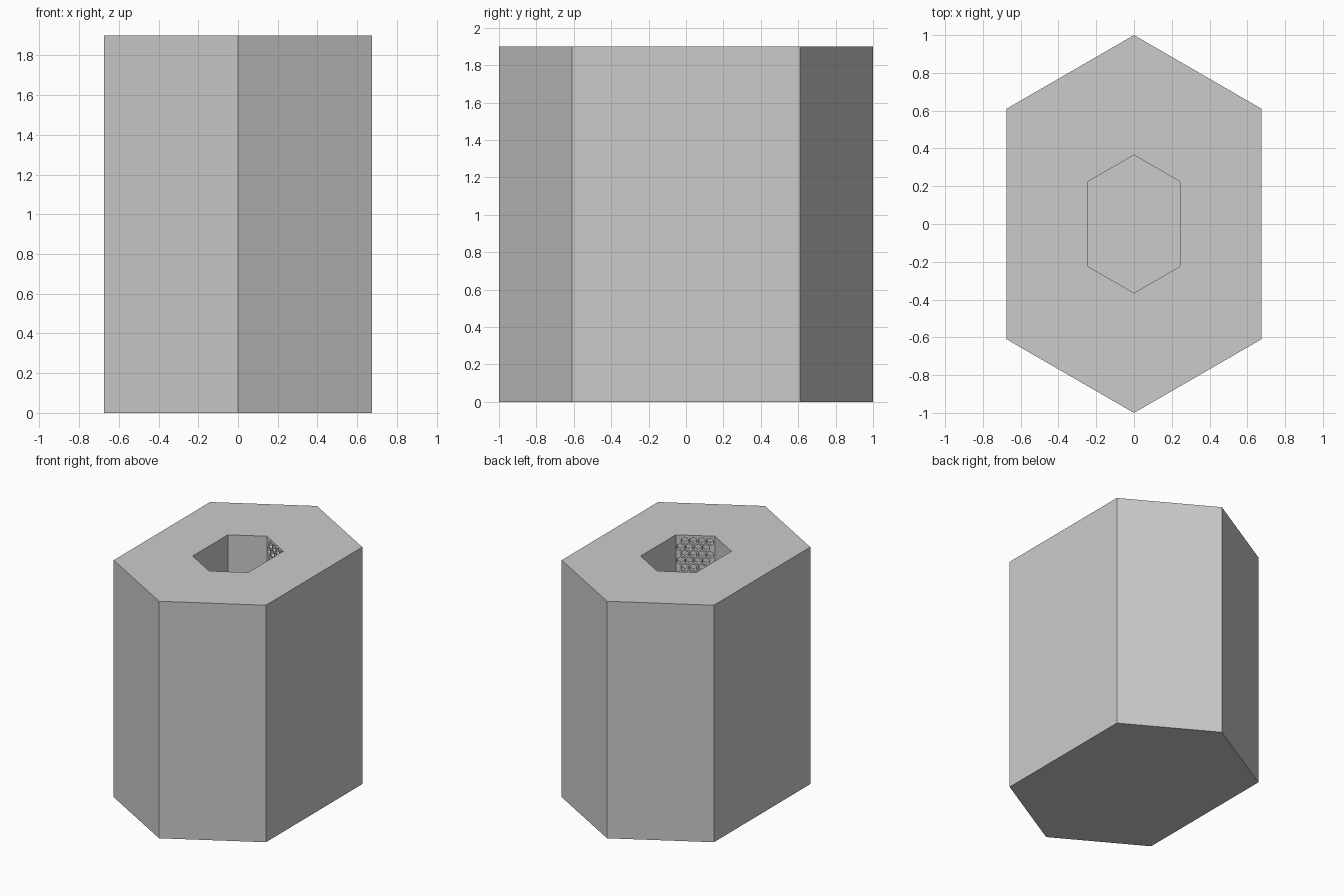
import bpy, bmesh
from math import sin, cos, pi
from mathutils import Vector

if "Cube" in bpy.data.objects:
    bpy.data.objects.remove(bpy.data.objects["Cube"])

H, FLOOR, K = 1.9, 0.15, 0.365
OUTER = [(0, -1), (.675, -.61), (.675, .61), (0, 1), (-.675, .61), (-.675, -.61)]
INNER = [(x * K, y * K) for x, y in OUTER]


def finish(name, bm):
    bmesh.ops.recalc_face_normals(bm, faces=bm.faces[:])
    me = bpy.data.meshes.new(name)
    bm.to_mesh(me)
    bm.free()
    ob = bpy.data.objects.new(name, me)
    bpy.context.collection.objects.link(ob)
    return ob


def bridge(bm, a, b):
    n = len(a)
    for i in range(n):
        j = (i + 1) % n
        bm.faces.new((a[i], a[j], b[j], b[i]))


# Hexagonal body with a deep hexagonal socket
bm = bmesh.new()
rings = [[bm.verts.new((x, y, z)) for x, y in pts]
         for pts, z in ((OUTER, 0), (OUTER, H), (INNER, H), (INNER, FLOOR))]
for a, b in zip(rings, rings[1:]):
    bridge(bm, a, b)
bm.faces.new(rings[0])
bm.faces.new(rings[-1])
body = finish("hexagonal_body", bm)

# Honeycomb cutters for the two patterned socket walls
bm = bmesh.new()
R, STEP, DEPTH = 0.029, 0.062, 0.04
ROW = STEP * 0.866
for i in (0, 2):
    p, q = Vector((*INNER[i], 0)), Vector((*INNER[i + 1], 0))
    along = (q - p).normalized()
    out = along.cross(Vector((0, 0, 1)))
    margin = ((q - p).length - 3.5 * STEP) / 2
    rows = int((H - FLOOR - 0.08) / ROW) + 1
    for r in range(rows):
        for c in range(4):
            u = margin + (c + 0.5 * (r % 2)) * STEP
            centre = p + along * u + Vector((0, 0, H - 0.045 - r * ROW))
            loops = []
            for d in (-0.02, DEPTH):
                loops.append([bm.verts.new(centre + out * d + along * (R * sin(k * pi / 3))
                              + Vector((0, 0, R * cos(k * pi / 3)))) for k in range(6)])
            bridge(bm, *loops)
            bm.faces.new(loops[0])
            bm.faces.new(loops[1])
cutter = finish("honeycomb_cutter", bm)
cutter.hide_render = True

# Carve the cells and discard the cutter
mod = body.modifiers.new("cells", 'BOOLEAN')
mod.operation, mod.solver, mod.object = 'DIFFERENCE', 'EXACT', cutter
bpy.context.view_layer.objects.active = body
bpy.ops.object.modifier_apply(modifier=mod.name)
bpy.data.objects.remove(cutter)
